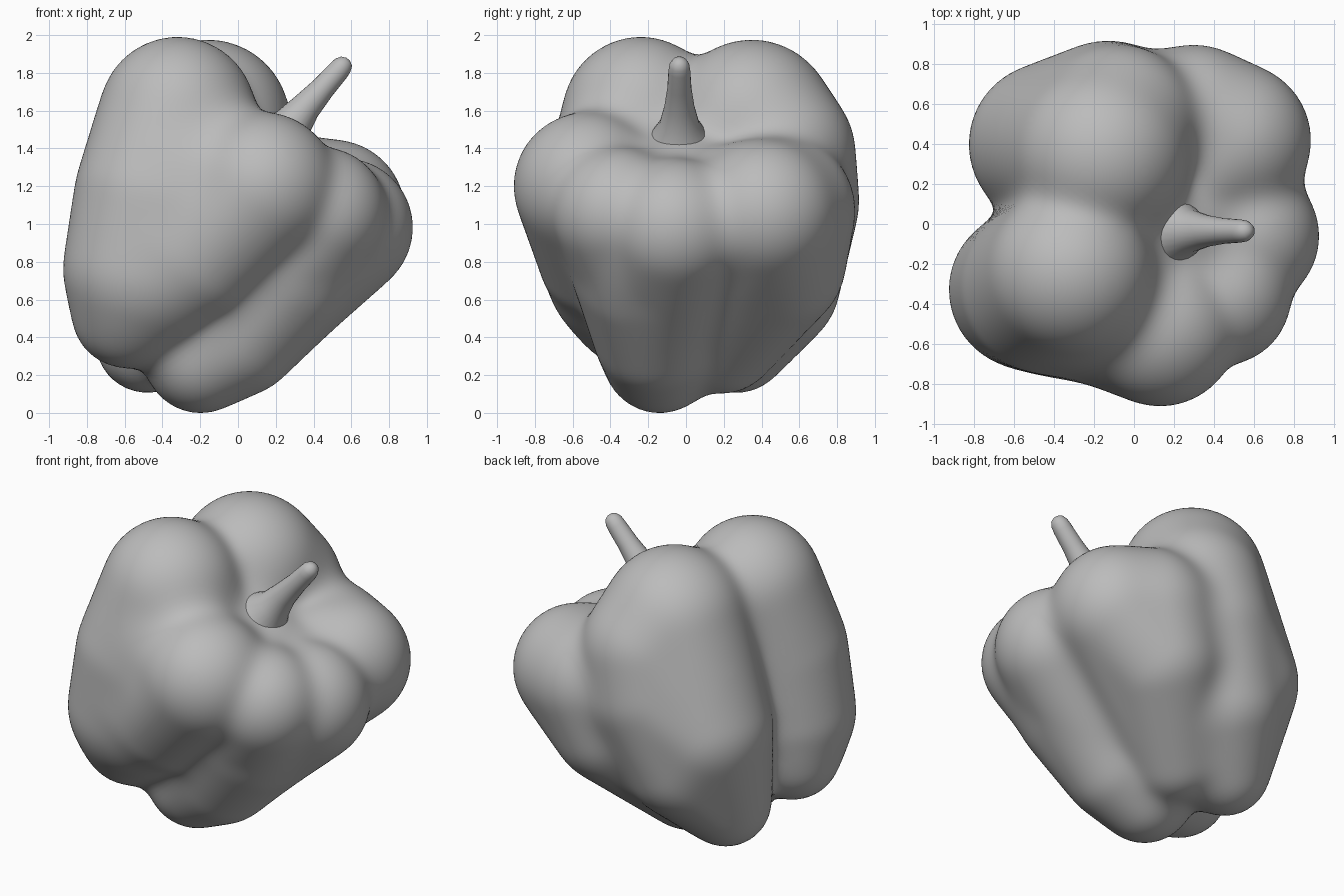
import bpy, bmesh
from math import cos, sin, pi
from mathutils import Vector
from mathutils.bvhtree import BVHTree

cube = bpy.data.objects.get("Cube")
if cube:
    bpy.data.objects.remove(cube, do_unlink=True)

# Single matte grey
grey = bpy.data.materials.new("plain_grey")
grey.use_nodes = True
grey.diffuse_color = (0.5, 0.5, 0.5, 1)
grey.node_tree.nodes["Principled BSDF"].inputs["Base Color"].default_value = (0.5, 0.5, 0.5, 1)

ball = bmesh.new()
bmesh.ops.create_icosphere(ball, subdivisions=4, radius=1)
ball_points = [v.co.copy() for v in ball.verts]
ball.free()


def make_lobe(*balls):
    """Tight skin around a few balls (x, y, z, radius)."""
    skin = bmesh.new()
    for x, y, z, radius in balls:
        for point in ball_points:
            skin.verts.new(Vector((x, y, z)) + point * radius)
    bmesh.ops.convex_hull(skin, input=skin.verts[:])
    bmesh.ops.recalc_face_normals(skin, faces=skin.faces[:])
    tree = BVHTree.FromBMesh(skin)
    skin.free()
    return tree


# Lobes, each with the softness of its join to those before it
stem_belly, stem_low, stem_tip = (.25, -.22, .72, .345), (0, -.16, .42, .32), (-.2, -.14, .3, .29)
lobes = [
    # front lobe and its lower shoulder
    (.1, make_lobe((-.32, -.24, 1.575, .42), (-.44, -.32, 1.15, .43), (-.53, -.33, .76, .4),
                   (-.6, -.27, .52, .28))),
    (.16, make_lobe((.13, -.52, 1.2, .395), (-.1, -.4, 1.2, .38), (-.2, -.42, .85, .37),
                    (-.5, -.31, .58, .27))),
    # back lobe
    (.1, make_lobe((-.16, .35, 1.54, .44), (-.08, .49, 1.38, .41), (-.13, .49, 1.12, .43),
                   (-.42, .4, .9, .41), (-.3, .42, .7, .4), (-.48, .27, .38, .28))),
    # left lobe
    (.1, make_lobe((.5, .42, 1.06, .39), (.3, .5, 1.07, .4), (.4, .36, 1.08, .37),
                   (.2, .47, .8, .38), (-.15, .2, .38, .28))),
    # twin lobes under the stem
    (.1, make_lobe((.56, -.06, .98, .37), stem_belly, stem_low, stem_tip)),
    (.06, make_lobe((.44, -.36, 1.06, .35), stem_belly, stem_low, stem_tip)),
    # core that fills the hollow around the stem
    (.12, make_lobe((-.25, .02, .55, .3), (.14, -.03, 1.11, .38), (-.02, 0, 1.2, .38))),
]


def blend(a, b, softness):
    h = max(softness - abs(a - b), 0)
    return min(a, b) - h * h / (4 * softness)


def distance(point):
    total = 9
    for softness, tree in lobes:
        nearest, normal, index, gap = tree.find_nearest(point)
        side = 1 if (point - nearest).dot(normal) > 0 else -1
        total = blend(total, side * gap, softness)
    return total


def finish(name, bm):
    for face in bm.faces:
        face.smooth = True
    bmesh.ops.recalc_face_normals(bm, faces=bm.faces[:])
    mesh = bpy.data.meshes.new(name)
    bm.to_mesh(mesh)
    bm.free()
    mesh.materials.append(grey)
    bpy.context.collection.objects.link(bpy.data.objects.new(name, mesh))


# Pepper body: a ball shrunk inwards onto the blended lobes
body = bmesh.new()
bmesh.ops.create_icosphere(body, subdivisions=6, radius=1)
centre = Vector((-.03, 0, .95))
for v in body.verts:
    ray = v.co.normalized()
    reach = 1.4
    for step in range(25):
        gap = distance(centre + ray * reach)
        reach -= gap * .95
        if gap < .002:
            break
    v.co = centre + ray * reach

# Relax the skin a little
for relax in range(4):
    averages = []
    for v in body.verts:
        total = Vector()
        for edge in v.link_edges:
            total += edge.other_vert(v).co
        averages.append((v.co + total / len(v.link_edges)) / 2)
    for v, average in zip(body.verts, averages):
        v.co = average
finish("pepper_body", body)

# Stem: rings along a leaning path, flared foot and rounded tip (x, z, radius)
path = [(.17, 1.38, .22), (.22, 1.45, .16), (.29, 1.53, .105), (.36, 1.62, .08),
        (.45, 1.72, .064), (.53, 1.81, .058), (.555, 1.84, .053),
        (.575, 1.862, .038), (.584, 1.872, .012)]
lean = Vector((.65, 0, .76))
across = Vector((.76, 0, -.65))
sides = 24
stem = bmesh.new()
rings = []
for x, z, radius in path:
    middle = Vector((x, -.035, z))
    rings.append([stem.verts.new(middle + radius * (across * cos(2 * pi * i / sides)
                  + lean.cross(across) * sin(2 * pi * i / sides))) for i in range(sides)])
for low, high in zip(rings, rings[1:]):
    for i in range(sides):
        j = (i + 1) % sides
        stem.faces.new((low[i], low[j], high[j], high[i]))
stem.faces.new(rings[0])
stem.faces.new(rings[-1])
finish("stem", stem)
